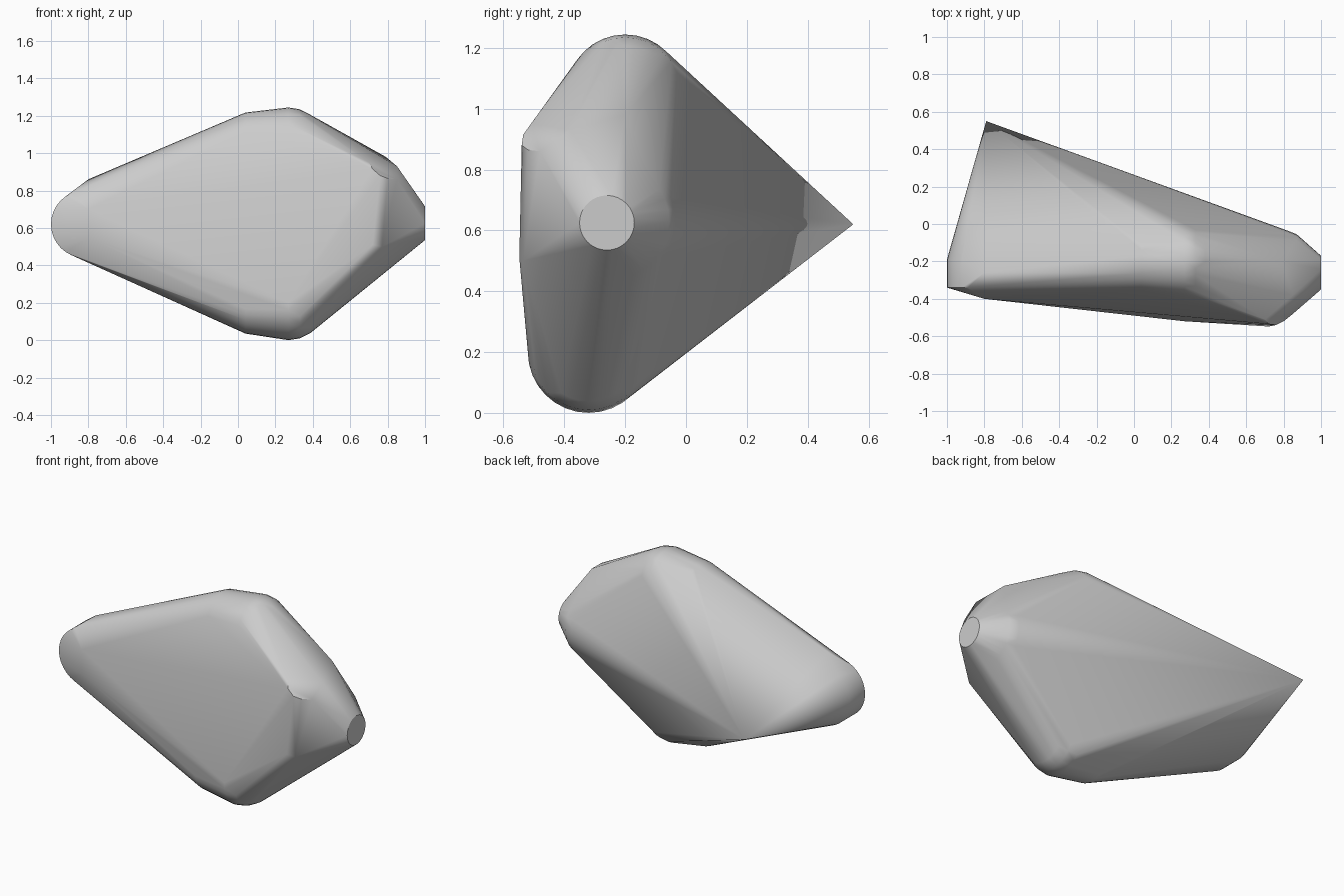
import bpy, bmesh
from math import sin, cos, pi
from mathutils import Vector

cube = bpy.data.objects.get("Cube")
if cube:
    bpy.data.objects.remove(cube, do_unlink=True)

grey = bpy.data.materials.new("stone_grey")
grey.use_nodes = True
colour = (0.6, 0.6, 0.6, 1)
grey.diffuse_color = colour
grey.node_tree.nodes["Principled BSDF"].inputs["Base Color"].default_value = colour


def ring(centre, radius, axis, n=32):
    """Circle of points around the x or y axis."""
    c = Vector(centre)
    pts = []
    for i in range(n):
        u, v = radius * cos(2 * pi * i / n), radius * sin(2 * pi * i / n)
        pts.append(c + (Vector((0, u, v)) if axis == "x" else Vector((u, 0, v))))
    return pts


def ball(centre, radius, n=10):
    """Sphere of points built from rings along x."""
    pts = []
    for i in range(1, n):
        a = pi * i / n
        c = Vector(centre) + Vector((radius * cos(a), 0, 0))
        pts += ring(c, radius * sin(a), "x")
    return pts


points = [Vector((-0.79, 0.55, 0.62))]                   # back tip

# Rounded left end with a bevelled front
points += ring((-0.82, -0.19, 0.62), 0.18, "y")
points += ring((-0.82, -0.34, 0.62), 0.18, "y")
points += [Vector(p) for p in (
    (-0.8, -0.26, 0.86), (-0.8, -0.34, 0.82), (-0.8, -0.4, 0.7),
    (-0.8, -0.4, 0.55), (-0.8, -0.3, 0.425))]

# Rounded top and bottom shoulders
for y, z, r in ((-0.2, 1.052, 0.192), (-0.32, 0.2, 0.2)):
    points += ball((0.27, y, z), r)
    points += ring((0.04, y, z), 0.165, "x")

# Right nose with a flat round end
points += ring((0.82, -0.24, 0.63), 0.205, "x")
points += ring((0.87, -0.245, 0.63), 0.19, "x")
points += ring((1.0, -0.26, 0.625), 0.09, "x")

# Upper and lower front right corners
points += [Vector(p) for p in (
    (0.79, -0.2, 0.98), (0.85, -0.38, 0.93), (0.7, -0.51, 0.95),
    (0.72, -0.535, 0.915), (0.76, -0.54, 0.88), (0.8, -0.52, 0.865),
    (0.85, -0.48, 0.86), (0.72, -0.548, 0.51), (0.77, -0.535, 0.5),
    (0.72, -0.535, 0.47), (0.8, -0.51, 0.53))]

# Stretch one tight skin over all the rounded parts
bm = bmesh.new()
for p in points:
    bm.verts.new(p)
hull = bmesh.ops.convex_hull(bm, input=bm.verts[:])
loose = {g for g in hull["geom_interior"] + hull["geom_unused"]
         if isinstance(g, bmesh.types.BMVert)}
bmesh.ops.delete(bm, geom=list(loose), context="VERTS")
bmesh.ops.dissolve_limit(bm, angle_limit=0.01, verts=bm.verts[:], edges=bm.edges[:])
bmesh.ops.recalc_face_normals(bm, faces=bm.faces[:])

mesh = bpy.data.meshes.new("faceted_stone")
bm.to_mesh(mesh)
bm.free()
stone = bpy.data.objects.new("faceted_stone", mesh)
mesh.materials.append(grey)
bpy.context.collection.objects.link(stone)
bpy.context.view_layer.objects.active = stone
stone.select_set(True)
bpy.ops.object.shade_smooth_by_angle(angle=pi / 6)

# Keep the broad facets flat
weighted = stone.modifiers.new("flat_facets", "WEIGHTED_NORMAL")
weighted.keep_sharp = True
